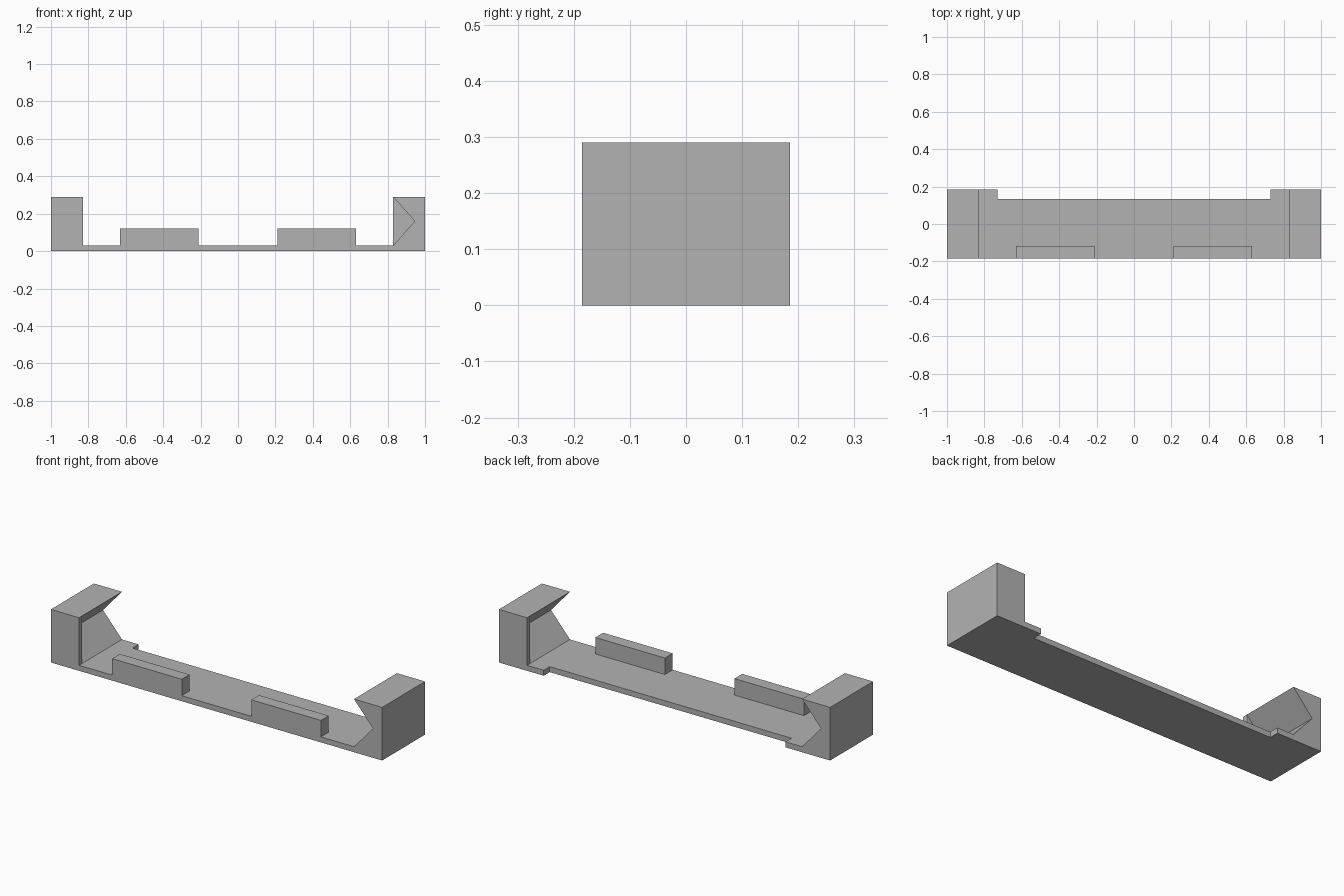
import bpy
import bmesh
from mathutils import Vector

if "Cube" in bpy.data.objects:
    bpy.data.objects.remove(bpy.data.objects["Cube"], do_unlink=True)

# Single grey material
grey = bpy.data.materials.new("light_grey")
grey.use_nodes = True
colour = (0.45, 0.45, 0.45, 1)
grey.diffuse_color = colour
grey.node_tree.nodes["Principled BSDF"].inputs["Base Color"].default_value = colour

END, INNER, DEEP = 1.0, 0.83, 0.945    # post outer face, inner face, notch tip
DEPTH = 0.185                          # half of the overall depth
FLOOR, TOP = 0.03, 0.29                # plate thickness, post height
WALL = 0.027                           # closed end of each notch


def prism(name, points, offset, turned=False):
    """Extrude a flat 3D outline along an offset; optionally half-turn it about z."""
    bm = bmesh.new()
    face = bm.faces.new([bm.verts.new(p) for p in points])
    moved = bmesh.ops.extrude_face_region(bm, geom=[face], use_keep_orig=True)
    verts = [g for g in moved["geom"] if isinstance(g, bmesh.types.BMVert)]
    bmesh.ops.translate(bm, verts=verts, vec=Vector(offset))
    if turned:
        for v in bm.verts:
            v.co.x, v.co.y = -v.co.x, -v.co.y
    bmesh.ops.recalc_face_normals(bm, faces=bm.faces)
    mesh = bpy.data.meshes.new(name)
    bm.to_mesh(mesh)
    bm.free()
    mesh.materials.append(grey)
    obj = bpy.data.objects.new(name, mesh)
    bpy.context.collection.objects.link(obj)
    return obj


# Base plate with its rear edge set back between the ends
step_x, step_y = 0.73, 0.133
half = [(INNER, -DEPTH), (INNER, DEPTH), (step_x, DEPTH), (step_x, step_y)]
outline = half + [(-x, y) for x, y in reversed(half)]
prism("base_plate", [(x, y, 0) for x, y in outline], (0, 0, FLOOR))

# End posts with V notches, each closed at one end; the pair is a half turn apart
notch = [(INNER, FLOOR), (DEEP, 0.16), (INNER, TOP)]
post = [(END, 0), (INNER, 0)] + notch + [(END, TOP)]
for side, turned in (("left", False), ("right", True)):
    prism(side + "_post", [(x, -DEPTH, z) for x, z in post],
          (0, 2 * DEPTH, 0), turned)
    prism(side + "_notch_end_wall", [(x, DEPTH - WALL, z) for x, z in notch],
          (0, WALL, 0), turned)

# Raised stops along the front edge
for side, sign in (("left", 1), ("right", -1)):
    near, far = 0.21 * sign, 0.63 * sign
    stop = [(near, -DEPTH), (far, -DEPTH), (far, -0.118), (near, -0.118)]
    prism(side + "_front_stop", [(x, y, FLOOR) for x, y in stop], (0, 0, 0.09))
